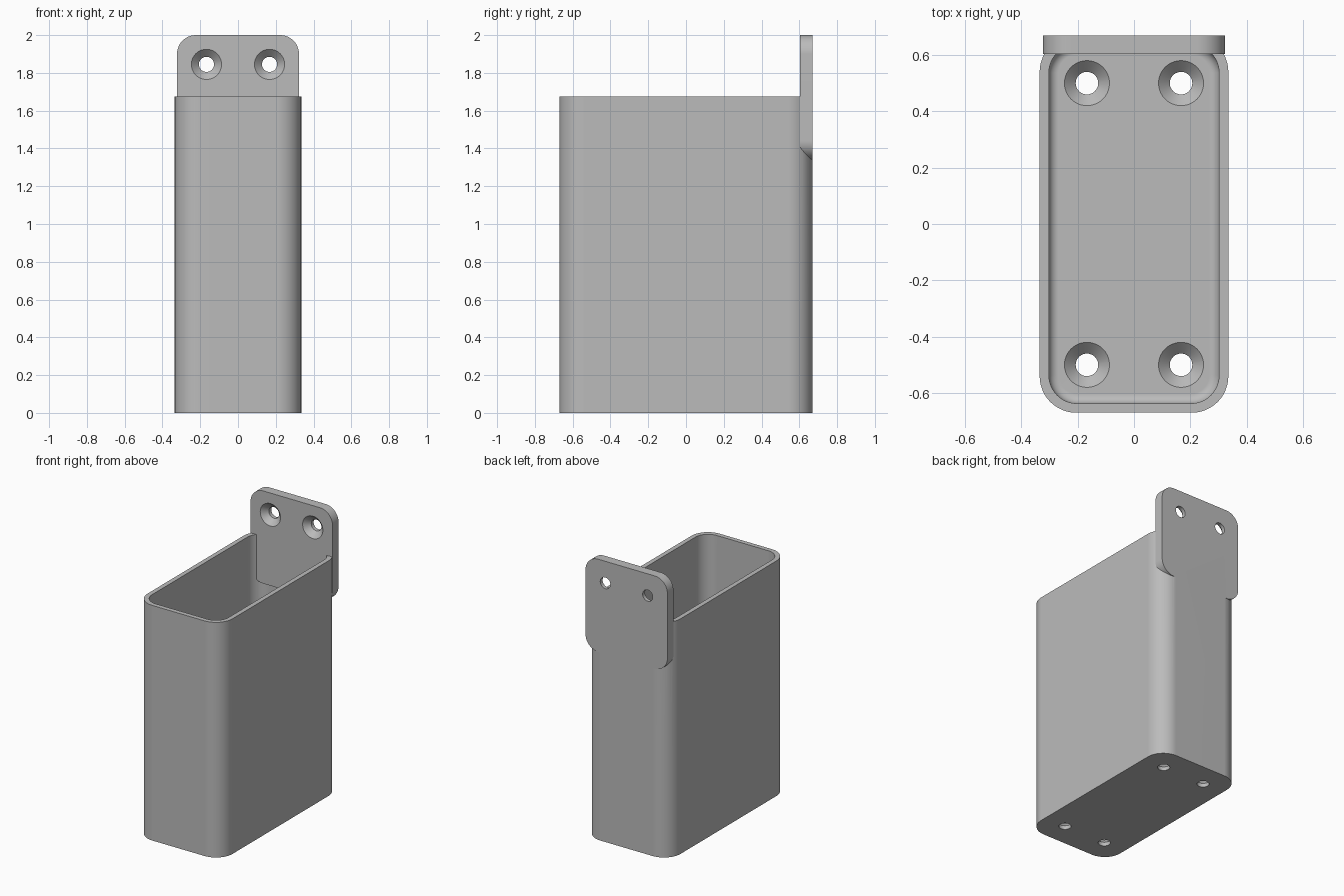
import bpy
import bmesh
import math
from mathutils import Matrix, Vector

cube = bpy.data.objects.get("Cube")
if cube:
    bpy.data.objects.remove(cube, do_unlink=True)

# Main dimensions
HALF_X, HALF_Y, BODY_TOP = 0.335, 0.67, 1.675
WALL, FLOOR = 0.033, 0.067
PLATE_X, PLATE_FRONT, PLATE_LOW, PLATE_TOP = 0.323, 0.603, 1.34, 2.0
HOLE_X, HOLE_Y, HOLE_Z = 0.167, 0.5, 1.845
HOLE_R, SINK_R = 0.04, 0.08

grey = bpy.data.materials.new("grey plastic")
grey.use_nodes = True
colour = (0.5, 0.5, 0.5, 1)
grey.diffuse_color = colour
grey.node_tree.nodes["Principled BSDF"].inputs["Base Color"].default_value = colour


def make_object(name, bm):
    bmesh.ops.recalc_face_normals(bm, faces=bm.faces)
    mesh = bpy.data.meshes.new(name)
    bm.to_mesh(mesh)
    bm.free()
    mesh.materials.append(grey)
    obj = bpy.data.objects.new(name, mesh)
    bpy.context.collection.objects.link(obj)
    return obj


def rounded_block(name, low, high, axis, radius, floor_fillet=0):
    """Box whose edges along one axis are rounded, with an optional bottom fillet."""
    low, high = Vector(low), Vector(high)
    bm = bmesh.new()
    bmesh.ops.create_cube(bm, size=1)
    for v in bm.verts:
        v.co = Vector([l + (c + 0.5) * (h - l) for l, h, c in zip(low, high, v.co)])
    edges = [e for e in bm.edges
             if abs((e.verts[0].co - e.verts[1].co).normalized()[axis]) > 0.9]
    bmesh.ops.bevel(bm, geom=edges, offset=radius, segments=12,
                    profile=0.5, affect='EDGES')
    if floor_fillet:
        edges = [e for e in bm.edges
                 if all(abs(v.co.z - low.z) < 1e-5 for v in e.verts)]
        bmesh.ops.bevel(bm, geom=edges, offset=floor_fillet, segments=6,
                        profile=0.5, affect='EDGES')
    return make_object(name, bm)


def countersink(name, position, thickness, rotation):
    """Turned cutter: straight bore with a flared mouth at its local top."""
    over = 0.02
    depth = SINK_R - HOLE_R
    profile = [(0, -thickness - over), (HOLE_R, -thickness - over),
               (HOLE_R, -depth), (SINK_R, 0), (SINK_R, over), (0, over)]
    bm = bmesh.new()
    verts = [bm.verts.new((r, 0, z)) for r, z in profile]
    edges = [bm.edges.new(pair) for pair in zip(verts, verts[1:])]
    bmesh.ops.spin(bm, geom=verts + edges, cent=(0, 0, 0), axis=(0, 0, 1),
                   angle=math.tau, steps=40)
    bmesh.ops.remove_doubles(bm, verts=bm.verts, dist=1e-5)
    bm.transform(Matrix.Translation(position) @ rotation)
    return make_object(name, bm)


def combine(target, tool, operation):
    mod = target.modifiers.new(operation.lower(), 'BOOLEAN')
    mod.operation, mod.solver, mod.object = operation, 'EXACT', tool
    bpy.context.view_layer.objects.active = target
    bpy.ops.object.modifier_apply(modifier=mod.name)
    bpy.data.objects.remove(tool, do_unlink=True)


# Open container with rounded corners and a filleted floor
holder = rounded_block("wall_holder", (-HALF_X, -HALF_Y, 0),
                       (HALF_X, HALF_Y, BODY_TOP), 2, 0.13)
cavity = rounded_block("cavity_cutter", (WALL - HALF_X, WALL - HALF_Y, FLOOR),
                       (HALF_X - WALL, HALF_Y - WALL, BODY_TOP + 0.2), 2, 0.1, 0.035)
combine(holder, cavity, 'DIFFERENCE')

# Mounting plate merged into the back wall
plate = rounded_block("mounting_plate", (-PLATE_X, PLATE_FRONT, PLATE_LOW),
                      (PLATE_X, HALF_Y, PLATE_TOP), 1, 0.1)
combine(holder, plate, 'UNION')

# Countersunk screw holes in the floor and the plate
upright = Matrix.Identity(4)
facing_front = Matrix.Rotation(math.radians(90), 4, 'X')
for x in (-HOLE_X, HOLE_X):
    for y in (-HOLE_Y, HOLE_Y):
        combine(holder, countersink("floor_hole_cutter", (x, y, FLOOR), FLOOR, upright),
                'DIFFERENCE')
    combine(holder, countersink("plate_hole_cutter", (x, PLATE_FRONT, HOLE_Z),
                                HALF_Y - PLATE_FRONT, facing_front), 'DIFFERENCE')

# Smooth curves, flat faces kept flat
bpy.ops.object.select_all(action='DESELECT')
holder.select_set(True)
bpy.context.view_layer.objects.active = holder
bpy.ops.object.shade_smooth_by_angle(angle=math.radians(30))
weighted = holder.modifiers.new("flat_shading", 'WEIGHTED_NORMAL')
weighted.keep_sharp = True
